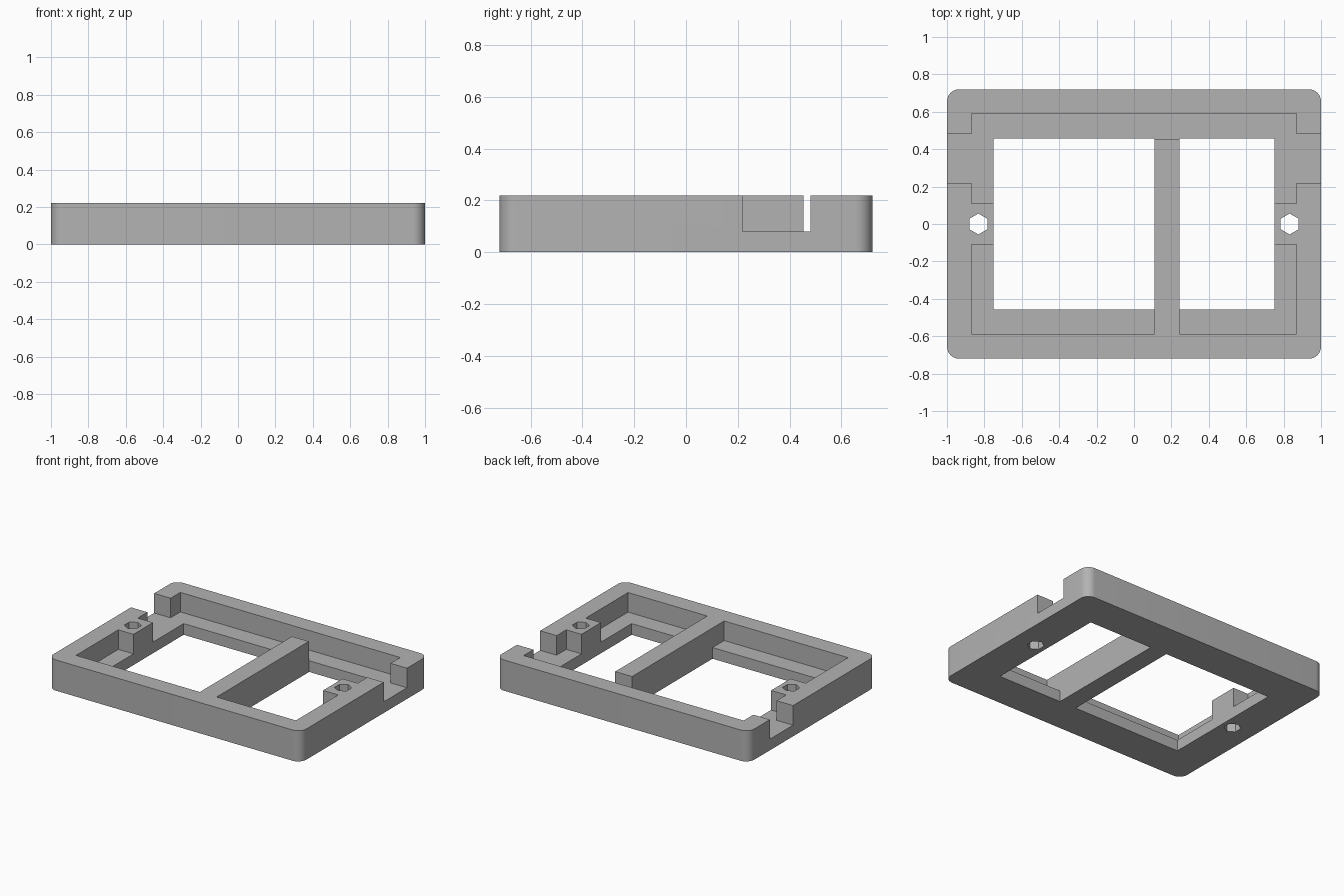
import bpy, bmesh, math

cube = bpy.data.objects.get("Cube")
if cube:
    bpy.data.objects.remove(cube, do_unlink=True)

HEIGHT, FLOOR = 0.22, 0.08
HALF_X, HALF_Y, RADIUS = 1.0, 0.72, 0.065
OPEN_X, OPEN_Y = 0.75, 0.457
BAR = (0.11, 0.243)

grey = bpy.data.materials.new("plain grey")
grey.use_nodes = True
grey.diffuse_color = (0.45, 0.45, 0.45, 1)
grey.node_tree.nodes["Principled BSDF"].inputs["Base Color"].default_value = grey.diffuse_color


def prism(name, outline, z0, z1):
    """Extrude a flat outline from z0 to z1."""
    bm = bmesh.new()
    face = bm.faces.new([bm.verts.new((x, y, z0)) for x, y in outline])
    top = bmesh.ops.extrude_face_region(bm, geom=[face])["geom"]
    bmesh.ops.translate(bm, vec=(0, 0, z1 - z0),
                        verts=[v for v in top if isinstance(v, bmesh.types.BMVert)])
    bmesh.ops.recalc_face_normals(bm, faces=bm.faces[:])
    mesh = bpy.data.meshes.new(name)
    bm.to_mesh(mesh)
    bm.free()
    mesh.materials.append(grey)
    obj = bpy.data.objects.new(name, mesh)
    bpy.context.collection.objects.link(obj)
    return obj


def rectangle(x0, x1, y0, y1):
    return [(x0, y0), (x1, y0), (x1, y1), (x0, y1)]


def arc(cx, cy, r, start, sweep, steps):
    return [(cx + r * math.cos(start + sweep * i / steps),
             cy + r * math.sin(start + sweep * i / steps)) for i in range(steps + 1)]


def cut(body, name, outline, z0, z1):
    cutter = prism(name, outline, z0, z1)
    cutter.hide_render = True
    mod = body.modifiers.new(name, "BOOLEAN")
    mod.operation, mod.solver, mod.object = "DIFFERENCE", "EXACT", cutter
    bpy.ops.object.modifier_apply(modifier=mod.name)
    bpy.data.objects.remove(cutter, do_unlink=True)


# Solid block with rounded upright corners
outline = []
for i, (sx, sy) in enumerate([(1, 1), (-1, 1), (-1, -1), (1, -1)]):
    outline += arc(sx * (HALF_X - RADIUS), sy * (HALF_Y - RADIUS), RADIUS,
                   i * math.pi / 2, math.pi / 2, 10)
frame = prism("tray_frame", outline, 0, HEIGHT)
bpy.context.view_layer.objects.active = frame
frame.select_set(True)

# Recessed pocket, going round the bosses and the divider and out of the side notches
side = [(0.87, -0.588), (0.87, -0.11), (OPEN_X, -0.11), (OPEN_X, 0.11), (0.87, 0.11),
        (0.87, 0.219), (1.1, 0.219), (1.1, 0.481), (0.87, 0.481), (0.87, 0.591)]
divider = [(BAR[0], -0.588), (BAR[0], 0.453), (BAR[1], 0.453), (BAR[1], -0.588)]
pocket = divider + side + [(-x, y) for x, y in reversed(side)]
cut(frame, "pocket_cutter", pocket, FLOOR, HEIGHT + 0.1)

# Two openings through the floor
for x0, x1 in [(-OPEN_X, BAR[0]), (BAR[1], OPEN_X)]:
    cut(frame, "opening_cutter", rectangle(x0, x1, -OPEN_Y, OPEN_Y), -0.1, FLOOR + 0.01)

# Hexagonal holes through the bosses
for s in (-1, 1):
    hexagon = arc(s * 0.832, 0, 0.056, math.pi / 2, math.tau, 6)[:-1]
    cut(frame, "hex_hole_cutter", hexagon, -0.1, HEIGHT + 0.1)

bpy.ops.object.shade_smooth_by_angle(angle=math.radians(30))
